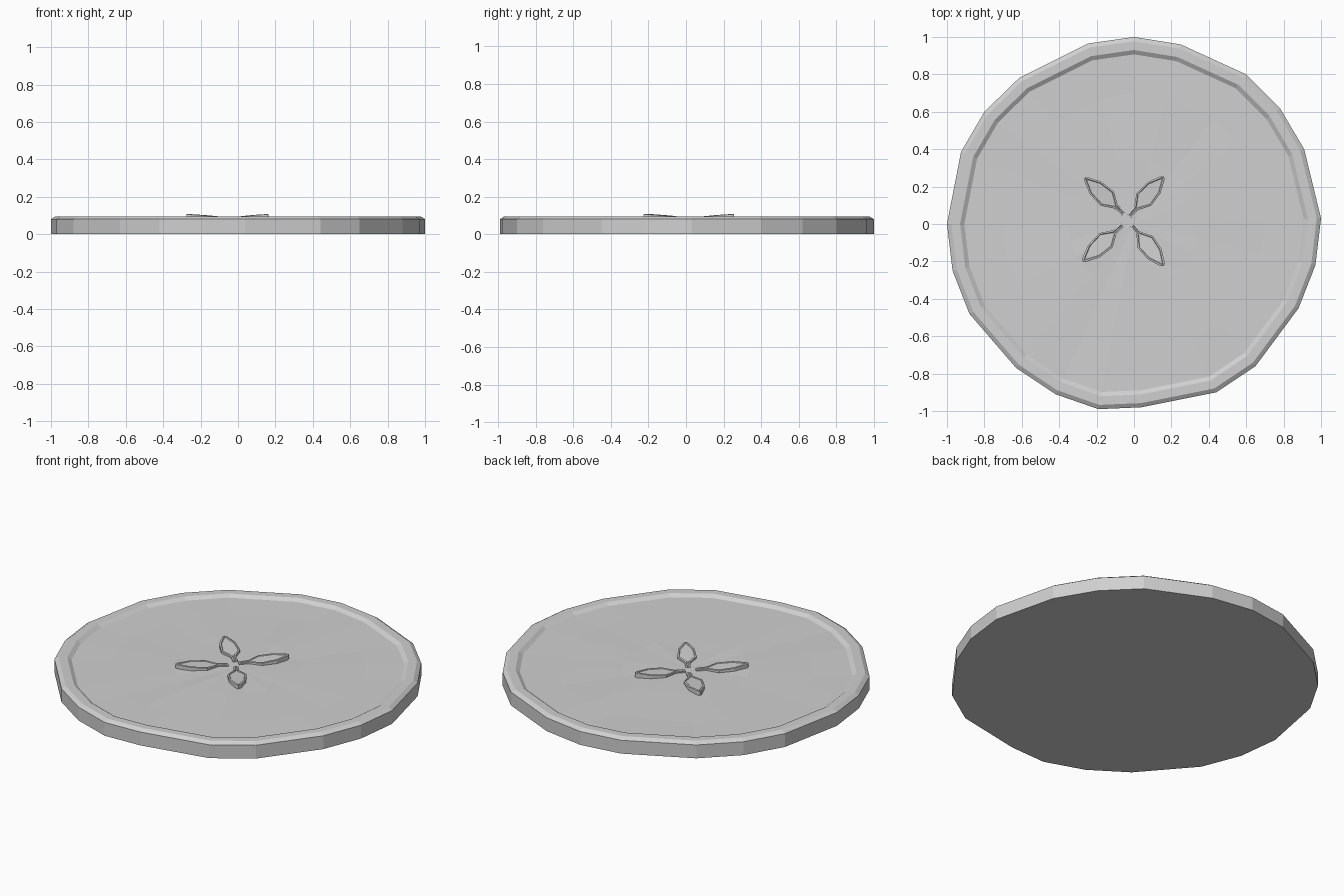
import bpy, bmesh, random
from mathutils import Vector

random.seed(4)
cube = bpy.data.objects.get("Cube")
if cube:
    bpy.data.objects.remove(cube, do_unlink=True)

grey = bpy.data.materials.new("plain_grey")
grey.use_nodes = True
grey.diffuse_color = (0.63, 0.63, 0.63, 1)
grey.node_tree.nodes["Principled BSDF"].inputs["Base Color"].default_value = (0.63, 0.63, 0.63, 1)


def finish(name, bm):
    bmesh.ops.recalc_face_normals(bm, faces=bm.faces[:])
    mesh = bpy.data.meshes.new(name)
    bm.to_mesh(mesh)
    bm.free()
    mesh.materials.append(grey)
    obj = bpy.data.objects.new(name, mesh)
    bpy.context.collection.objects.link(obj)
    return obj


def bridge(bm, a, b):
    n = len(a)
    for i in range(n):
        j = (i + 1) % n
        bm.faces.new((a[i], a[j], b[j], b[i]))


# Uneven hand-cut outline of the round base
OUTLINE = [(0, 1), (-.245, .965), (-.615, .78), (-.8, .6), (-.925, .385),
           (-1, 0), (-.97, -.25), (-.88, -.48), (-.63, -.77), (-.42, -.91),
           (-.19, -.99), (.04, -.98), (.44, -.9), (.65, -.76), (.88, -.45),
           (.97, -.22), (1, .03), (.91, .4), (.78, .62), (.6, .8), (.25, .96)]

# Base: wall, chamfered rim, shallow recess with a slightly uneven floor
# Each ring is (scale, height, unevenness)
RINGS = [(1, 0, 0), (1, .08, 0), (.977, .095, 0), (.93, .095, 0),
         (.907, .08, 0), (.7, .08, .003), (.35, .081, .003)]
bm = bmesh.new()
loops = []
for scale, z, rough in RINGS:
    loops.append([bm.verts.new((x * scale, y * scale, z + random.uniform(-rough, rough)))
                  for x, y in OUTLINE])
for a, b in zip(loops, loops[1:]):
    bridge(bm, a, b)
bm.faces.new(loops[0])
centre = bm.verts.new((0, 0, .081))
last = loops[-1]
for i, v in enumerate(last):
    bm.faces.new((v, last[(i + 1) % len(last)], centre))
finish("round_base", bm)

# Leaves: tilted slabs with a narrow raised border, (fraction along, half width)
PROFILE = [(0, .014), (.2, .014), (.42, .052), (.72, .045), (.96, .014)]


def leaf(name, stem, tip):
    stem, tip = Vector(stem), Vector(tip)
    axis = tip - stem
    side = Vector((-axis.y, axis.x)).normalized()
    half = [(t, w) for t, w in PROFILE]
    shape = half + [(1, 0)] + [(t, -w) for t, w in reversed(half)]

    def ring(inset, low, bottom=None):
        verts = []
        for t, w in shape:
            sign = 1 if w > 0 else -1
            w2 = sign * max(abs(w) - inset, .002) if w else 0
            t2 = .5 + (t - .5) * (1 - inset * 6)
            p = stem + axis * t2 + side * w2
            z = .088 + .02 * t2 - low if bottom is None else bottom
            verts.append(bm.verts.new((p.x, p.y, z)))
        return verts

    bm = bmesh.new()
    rings = [ring(0, 0, .07), ring(0, .002), ring(.004, 0),
             ring(.008, 0), ring(.011, .004)]
    for a, b in zip(rings, rings[1:]):
        bridge(bm, a, b)
    bm.faces.new(rings[0])
    bm.faces.new(rings[-1])
    finish(name, bm)


leaf("leaf_back_right", (-.055, .055), (-.265, .248))
leaf("leaf_back_left", (-.025, .042), (.16, .255))
leaf("leaf_front_right", (-.06, -.005), (-.275, -.2))
leaf("leaf_front_left", (-.01, -.005), (.16, -.225))
